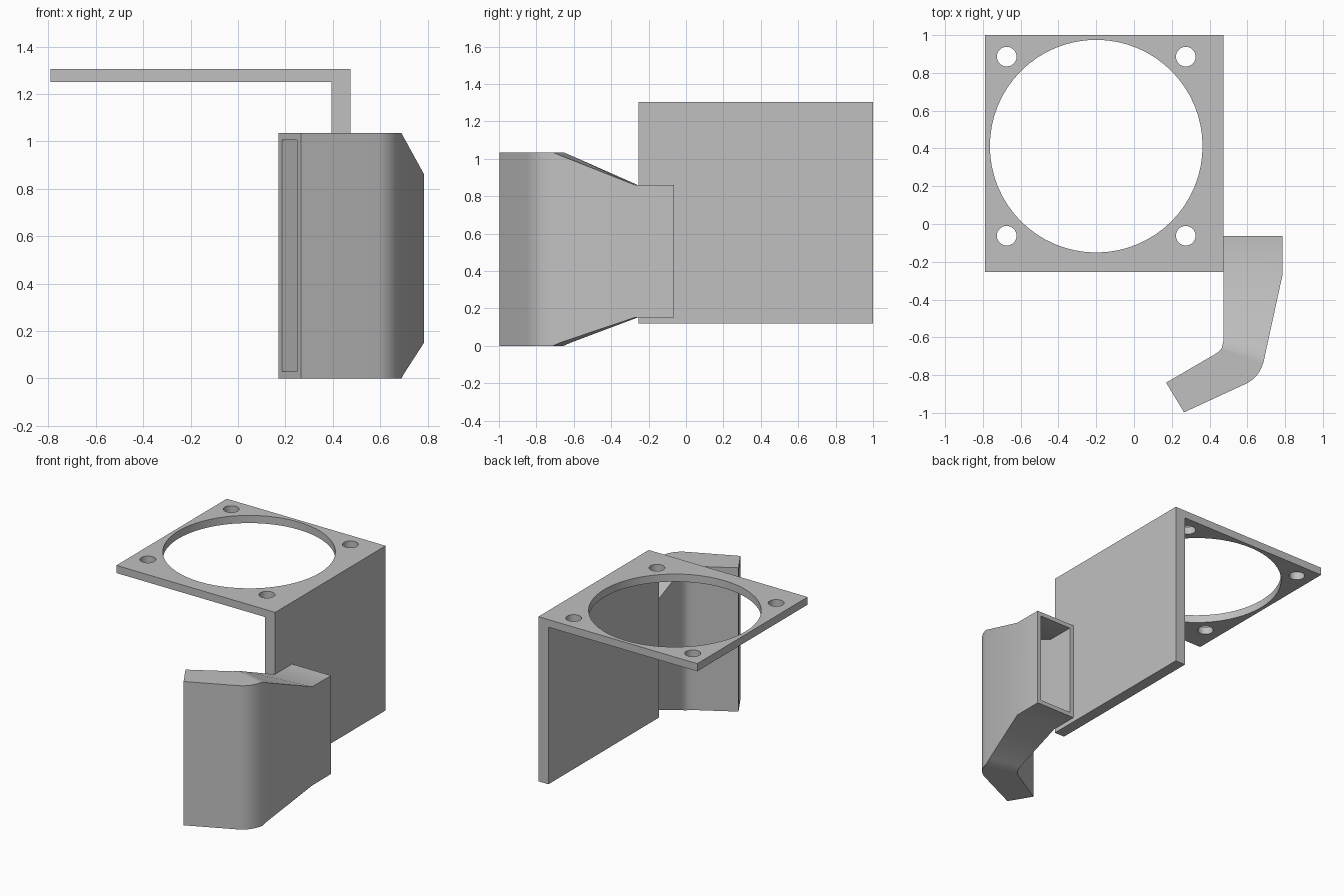
import bpy, bmesh, math
from mathutils import Vector

cube = bpy.data.objects.get("Cube")
if cube:
    bpy.data.objects.remove(cube, do_unlink=True)

grey = bpy.data.materials.new("plain grey")
grey.use_nodes = True
colour = (0.53, 0.53, 0.53, 1)
grey.diffuse_color = colour
grey.node_tree.nodes["Principled BSDF"].inputs["Base Color"].default_value = colour


def finish(name, bm):
    bmesh.ops.recalc_face_normals(bm, faces=bm.faces)
    mesh = bpy.data.meshes.new(name)
    bm.to_mesh(mesh)
    bm.free()
    obj = bpy.data.objects.new(name, mesh)
    bpy.context.collection.objects.link(obj)
    mesh.materials.append(grey)
    return obj


def activate(obj):
    bpy.ops.object.select_all(action='DESELECT')
    obj.select_set(True)
    bpy.context.view_layer.objects.active = obj


def smooth(obj):
    activate(obj)
    bpy.ops.object.shade_smooth_by_angle(angle=math.radians(25))


# Mounting bracket: L profile swept from front to back
LEFT, RIGHT, FRONT, BACK, TOP = -0.79, 0.475, -0.255, 1.0, 1.305
profile = [(LEFT, TOP), (RIGHT, TOP), (RIGHT, 0.12), (0.395, 0.12),
           (0.395, 1.25), (LEFT, 1.25)]
bm = bmesh.new()
face = bm.faces.new([bm.verts.new((x, FRONT, z)) for x, z in profile])
ext = bmesh.ops.extrude_face_region(bm, geom=[face])
bmesh.ops.translate(bm, vec=(0, BACK - FRONT, 0),
                    verts=[v for v in ext["geom"] if isinstance(v, bmesh.types.BMVert)])
bracket = finish("mounting_bracket", bm)


# Fan opening and four screw holes cut through the plate
def cut_hole(x, y, radius, sides):
    bpy.ops.mesh.primitive_cylinder_add(vertices=sides, radius=radius, depth=0.2,
                                        location=(x, y, 1.28))
    cutter = bpy.context.object
    cutter.name = "hole_cutter"
    cutter.hide_render = True
    mod = bracket.modifiers.new("hole", 'BOOLEAN')
    mod.operation = 'DIFFERENCE'
    mod.solver = 'EXACT'
    mod.object = cutter
    activate(bracket)
    bpy.ops.object.modifier_apply(modifier=mod.name)
    bpy.data.objects.remove(cutter, do_unlink=True)


CX, CY, PITCH = -0.2, 0.412, 0.474
cut_hole(CX, CY, 0.563, 64)
for sx in (-1, 1):
    for sy in (-1, 1):
        cut_hole(CX + sx * PITCH, CY + sy * PITCH, 0.052, 32)
smooth(bracket)


# Air duct: hollow rectangular tube lofted along a bent, widening path
def bend(a, b, c, steps):
    a, b, c = Vector(a), Vector(b), Vector(c)
    return [a * (1 - t) ** 2 + b * 2 * t * (1 - t) + c * t * t
            for t in (i / steps for i in range(steps + 1))]


WALL, MID = 0.03, 0.5175
SMALL, NEAR, FULL = 0.355, 0.498, 0.5175      # half heights
inside = bend((0.465, -0.655), (0.45, -0.68), (0.41, -0.7), 8)
outside = bend((0.69, -0.712), (0.67, -0.81), (0.59, -0.847), 8)
stations = [((0.475, -0.063), (0.785, -0.063), 0.354),
            ((0.475, -0.26), (0.785, -0.275), SMALL),
            ((0.475, -0.61), (0.7, -0.665), NEAR)]
stations += [(a, b, FULL) for a, b in zip(inside, outside)]
stations.append(((0.17, -0.84), (0.265, -0.997), FULL))

bm = bmesh.new()
rings = []
for a, b, half in stations:
    a, b = Vector(a), Vector(b)
    step = (b - a).normalized() * WALL
    ring = []
    for p, q, h in ((a, b, half), (a + step, b - step, half - WALL)):
        ring.append([bm.verts.new((v.x, v.y, MID + s * h - (0.0115 if half < NEAR else 0)))
                     for v, s in ((p, -1), (q, -1), (q, 1), (p, 1))])
    rings.append(ring)
for r0, r1 in zip(rings, rings[1:]):
    for skin in (0, 1):
        for i in range(4):
            j = (i + 1) % 4
            bm.faces.new((r0[skin][i], r0[skin][j], r1[skin][j], r1[skin][i]))
# Rims around the inlet and the outlet slot
for outer, inner in (rings[0], rings[-1]):
    for i in range(4):
        j = (i + 1) % 4
        bm.faces.new((outer[i], outer[j], inner[j], inner[i]))
duct = finish("air_duct", bm)
smooth(duct)
